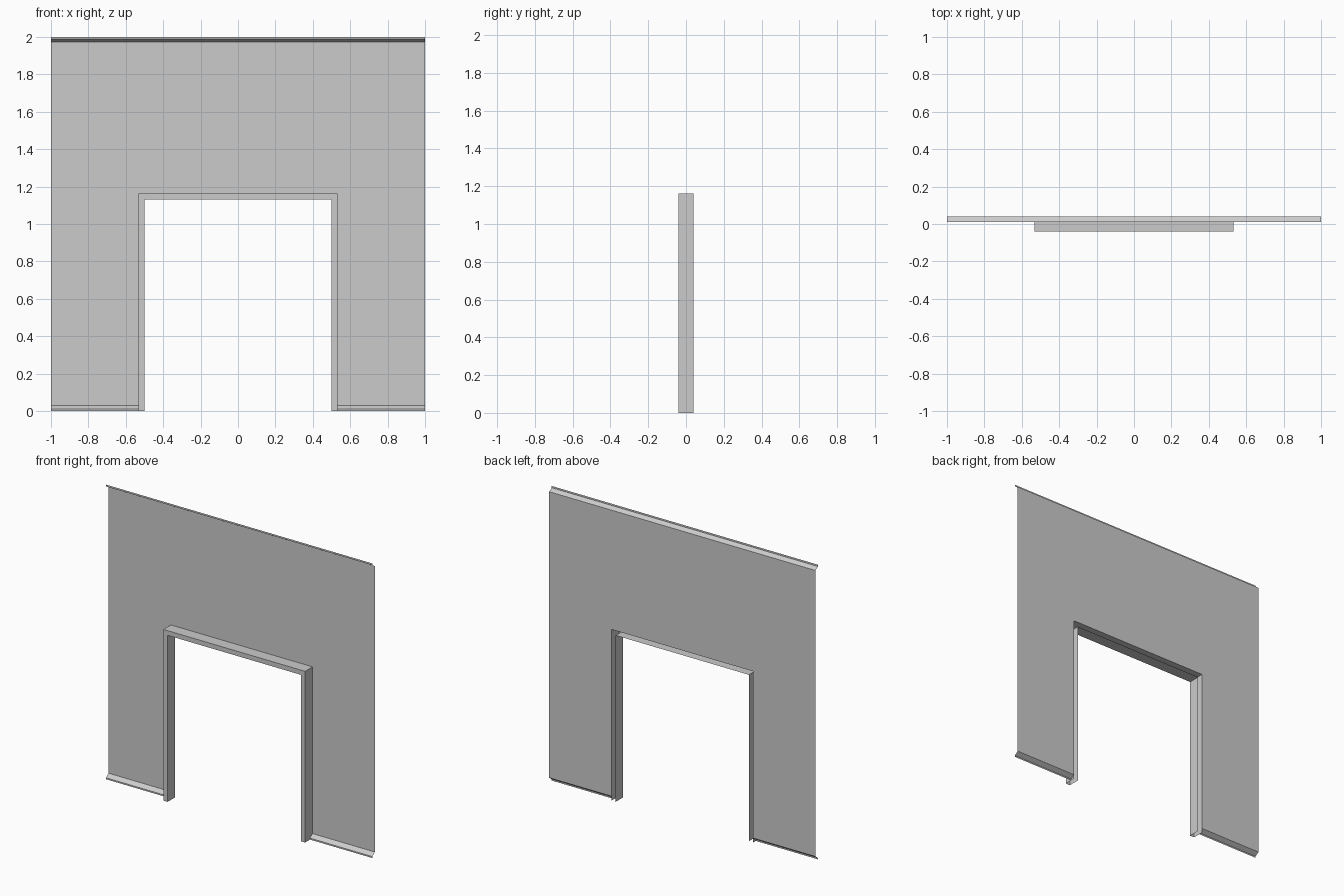
import bpy, bmesh

cube = bpy.data.objects.get("Cube")
if cube:
    bpy.data.objects.remove(cube, do_unlink=True)

# Dimensions
HALF = 1.0
OUT_X, OUT_Z = 0.532, 1.162    # outer edge of the doorway trim
IN_X, IN_Z = 0.5, 1.13         # clear opening
FRONT, WALL, LIP = -0.04, 0.04, 0.012

grey = bpy.data.materials.new("plain grey")
grey.use_nodes = True
colour = (0.6, 0.6, 0.6, 1)
grey.diffuse_color = colour
grey.node_tree.nodes["Principled BSDF"].inputs["Base Color"].default_value = colour


def sheet_object(name, strips):
    """Thin sheets: each strip joins two matching lines of points with quads."""
    bm = bmesh.new()
    for line_a, line_b in strips:
        a = [bm.verts.new(p) for p in line_a]
        b = [bm.verts.new(p) for p in line_b]
        for i in range(len(a) - 1):
            bm.faces.new((a[i], b[i], b[i + 1], a[i + 1]))
    bmesh.ops.remove_doubles(bm, verts=bm.verts, dist=0.0005)
    mesh = bpy.data.meshes.new(name)
    bm.to_mesh(mesh)
    bm.free()
    mesh.materials.append(grey)
    obj = bpy.data.objects.new(name, mesh)
    bpy.context.collection.objects.link(obj)
    return obj


def extrude_x(profile, x0, x1):
    """Strip that sweeps a (y, z) profile from x0 to x1."""
    return ([(x0, y, z) for y, z in profile], [(x1, y, z) for y, z in profile])


# Wall sheet with lips folded forward at the top and bottom
foot = [(LIP, 0), (LIP, 0.01), (WALL, 0.03), (WALL, OUT_Z)]
head = [(WALL, OUT_Z), (WALL, 1.972), (LIP, 1.988), (LIP, 2.0)]
xs = [-HALF, -OUT_X, OUT_X, HALF]
sheet_object("wall_panel",
             [extrude_x(foot, xs[0], xs[1]), extrude_x(foot, xs[2], xs[3])]
             + [extrude_x(head, a, b) for a, b in zip(xs, xs[1:])])


def arch(x, z, y):
    """Door-shaped line around the opening."""
    return [(-x, y, 0), (-x, y, z), (x, y, z), (x, y, 0)]


# Doorway trim: a channel that is open towards the back
rings = [arch(OUT_X, OUT_Z, WALL), arch(OUT_X, OUT_Z, FRONT),
         arch(IN_X, IN_Z, FRONT), arch(IN_X, IN_Z, WALL)]
sheet_object("doorway_trim", list(zip(rings, rings[1:])))
